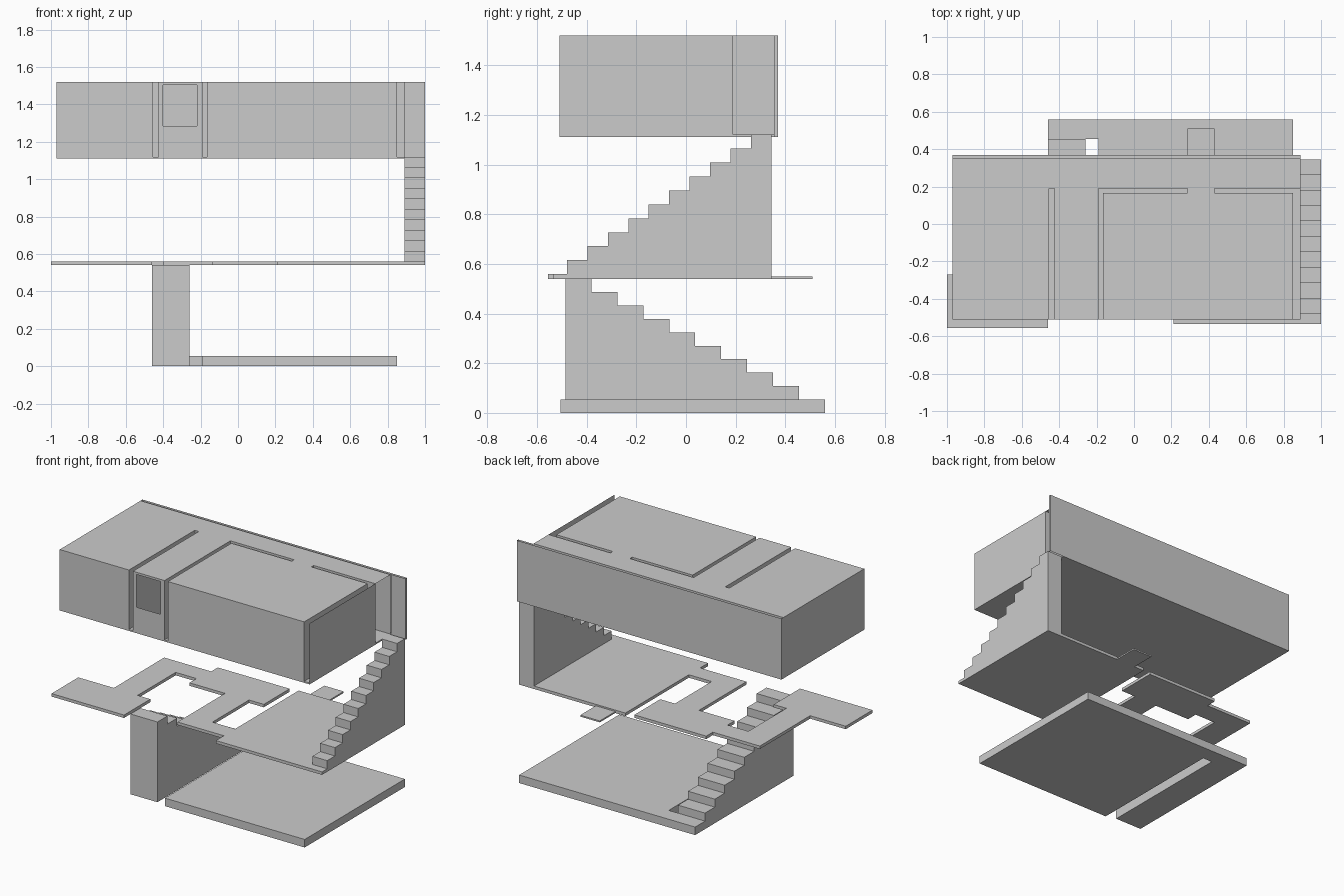
import bpy
import bmesh

if "Cube" in bpy.data.objects:
    bpy.data.objects.remove(bpy.data.objects["Cube"], do_unlink=True)

grey = bpy.data.materials.new("plain_grey")
grey.use_nodes = True
grey.diffuse_color = (0.6, 0.6, 0.6, 1)
grey.node_tree.nodes["Principled BSDF"].inputs["Base Color"].default_value = (0.6, 0.6, 0.6, 1)


def finish(name, bm, solid=True):
    if solid:
        bmesh.ops.recalc_face_normals(bm, faces=bm.faces[:])
    mesh = bpy.data.meshes.new(name)
    bm.to_mesh(mesh)
    bm.free()
    mesh.materials.append(grey)
    obj = bpy.data.objects.new(name, mesh)
    bpy.context.collection.objects.link(obj)
    return obj


def prism(name, points, low, high, axis="z"):
    """Extrude a closed outline along z (plan) or x (side profile)."""
    bm = bmesh.new()

    def place(p, t):
        return (p[0], p[1], t) if axis == "z" else (t, p[0], p[1])

    a = [bm.verts.new(place(p, low)) for p in points]
    b = [bm.verts.new(place(p, high)) for p in points]
    bm.faces.new(a)
    bm.faces.new(b)
    for i in range(len(a)):
        j = (i + 1) % len(a)
        bm.faces.new((a[i], a[j], b[j], b[i]))
    return finish(name, bm)


def box(name, x0, x1, y0, y1, z0, z1):
    return prism(name, [(x0, y0), (x1, y0), (x1, y1), (x0, y1)], z0, z1)


def sheet(name, p, q, z0, z1):
    """Single upright panel between two plan points."""
    bm = bmesh.new()
    bm.faces.new([bm.verts.new(v) for v in
                  ((*p, z0), (*q, z0), (*q, z1), (*p, z1))])
    return finish(name, bm, False)


def stairs(name, x0, x1, start, end, base, first, last, steps):
    """Solid flight climbing along y from start to end."""
    run = (end - start) / steps
    rise = (last - first) / (steps - 1)
    points = [(start, base)]
    for i in range(steps):
        z = first + rise * i
        points += [(start + run * i, z), (start + run * (i + 1), z)]
    points.append((end, base))
    return prism(name, points, x0, x1, "x")


# Ground level: slab with a strip under the lower flight
prism("ground_slab", [(-0.19, -0.505), (0.85, -0.505), (0.85, 0.56), (-0.46, 0.56),
                      (-0.46, 0.455), (-0.19, 0.455)], 0, 0.054)
stairs("lower_stairs", -0.46, -0.26, 0.455, -0.485, 0, 0.108, 0.54, 9)

# Middle level: winding landing, room floor, rear ledge
prism("landing_floor", [
    (-1, -0.555), (-0.46, -0.555), (-0.46, -0.275), (-0.555, -0.275),
    (-0.555, 0.13), (-0.4, 0.13), (-0.4, 0.055), (-0.135, 0.055),
    (-0.135, -0.45), (0.21, -0.45), (0.21, -0.33), (0.04, -0.33),
    (0.04, 0.06), (0.15, 0.06), (0.15, 0.335), (-0.385, 0.335),
    (-0.385, 0.265), (-0.735, 0.265), (-0.735, -0.27), (-1, -0.27)], 0.54, 0.56)
box("room_floor", 0.21, 1, -0.535, 0.345, 0.54, 0.56)
box("rear_ledge", 0.285, 0.43, 0.345, 0.51, 0.54, 0.55)
stairs("upper_stairs", 0.89, 1, -0.48, 0.345, 0.541, 0.615, 1.12, 10)

# Top level: floor slab and the hollow rooms with wall slots between them
FLOOR, ROOF, FRONT, BACK = 1.12, 1.52, -0.51, 0.35
box("upper_floor", -0.97, 0.89, FRONT, 0.37, 1.11, FLOOR)

plan = [(-0.97, FRONT), (-0.455, FRONT), (-0.455, 0.19), (-0.425, 0.19),
        (-0.425, FRONT), (-0.19, FRONT), (-0.19, 0.19), (0.285, 0.19),
        (0.285, 0.165), (-0.165, 0.165), (-0.165, FRONT), (0.85, FRONT),
        (0.85, 0.165), (0.43, 0.165), (0.43, 0.19), (0.89, 0.19),
        (0.89, BACK), (-0.97, BACK)]
window_wall, stair_door = 4, 15
rooms = bmesh.new()
low = [rooms.verts.new((x, y, FLOOR)) for x, y in plan]
top = [rooms.verts.new((x, y, ROOF)) for x, y in plan]
rooms.faces.new(top)
for i in range(len(plan)):
    if i not in (window_wall, stair_door):
        j = (i + 1) % len(plan)
        rooms.faces.new((low[i], low[j], top[j], top[i]))
finish("upper_rooms", rooms)

# Front wall around the window opening
for name, x0, x1, z0, z1 in (("window_sill", -0.425, -0.19, FLOOR, 1.285),
                             ("window_head", -0.425, -0.19, 1.505, ROOF),
                             ("window_jamb_a", -0.425, -0.4, 1.285, 1.505),
                             ("window_jamb_b", -0.22, -0.19, 1.285, 1.505)):
    sheet(name, (x0, FRONT), (x1, FRONT), z0, z1)

# Outer side wall and open-topped back wall
sheet("side_wall", (0.89, FRONT), (0.89, 0.19), FLOOR, ROOF)
sheet("back_wall_inner", (0.89, 0.355), (1, 0.355), 1.11, ROOF)
sheet("back_wall_end", (1, 0.355), (1, 0.37), 1.11, ROOF)
sheet("back_wall_outer", (1, 0.37), (-0.97, 0.37), 1.11, ROOF)
sheet("back_wall_far_end", (-0.97, 0.37), (-0.97, 0.35), 1.11, ROOF)
